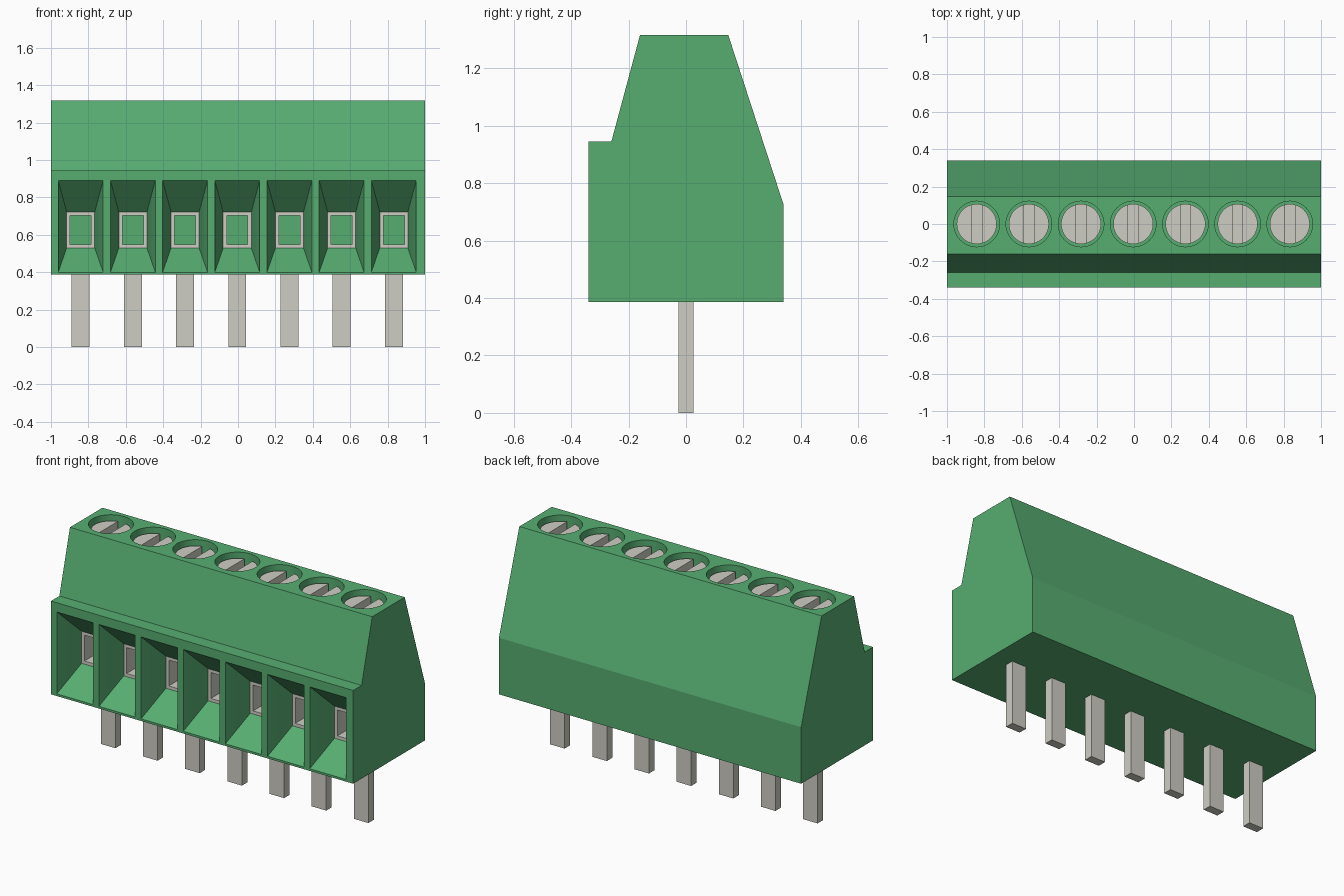
import bpy, bmesh, math
from mathutils import Vector

cube = bpy.data.objects.get("Cube")
if cube:
    bpy.data.objects.remove(cube, do_unlink=True)

COUNT, PITCH, OFFSET = 7, 0.279, -0.004
TOP, BASE, FRONT = 1.317, 0.387, -0.34
CAGE_Y, BORE_END = -0.17, 0.12
CENTRES = [OFFSET + (i - COUNT // 2) * PITCH for i in range(COUNT)]


def material(name, colour):
    mat = bpy.data.materials.new(name)
    mat.use_nodes = True
    mat.diffuse_color = (*colour, 1)
    mat.node_tree.nodes["Principled BSDF"].inputs["Base Color"].default_value = (*colour, 1)
    return mat


green = material("housing green", (0.095, 0.42, 0.166))
metal = material("pale metal", (0.62, 0.61, 0.55))


def loft(bm, rings):
    """Closed solid through matching rings of points."""
    loops = [[bm.verts.new(p) for p in ring] for ring in rings]
    n = len(loops[0])
    for a, b in zip(loops, loops[1:]):
        for i in range(n):
            j = (i + 1) % n
            bm.faces.new((a[i], a[j], b[j], b[i]))
    bm.faces.new(loops[0][::-1])
    bm.faces.new(loops[-1])


def finish(name, bm, mat, smooth=False):
    bmesh.ops.recalc_face_normals(bm, faces=bm.faces)
    mesh = bpy.data.meshes.new(name)
    bm.to_mesh(mesh)
    bm.free()
    mesh.materials.append(mat)
    obj = bpy.data.objects.new(name, mesh)
    bpy.context.collection.objects.link(obj)
    bpy.ops.object.select_all(action='DESELECT')
    obj.select_set(True)
    bpy.context.view_layer.objects.active = obj
    if smooth:
        bpy.ops.object.shade_smooth_by_angle(angle=math.radians(30))
    return obj


def rect(x, y, half, low, high):
    return [Vector((x + sx * half, y, z))
            for sx, z in ((-1, low), (1, low), (1, high), (-1, high))]


def arc(x, radius, z, start, end, steps):
    angles = [start + (end - start) * i / steps for i in range(steps + 1)]
    return [Vector((x + radius * math.cos(a), radius * math.sin(a), z)) for a in angles]


def disc(x, radius, z):
    return arc(x, radius, z, 0, 2 * math.pi, 48)[:-1]


# Wire funnels with bores, and screw wells, cut from the housing
bm = bmesh.new()
for x in CENTRES:
    mouth = rect(x, FRONT, 0.12, 0.40, 0.89)
    throat = rect(x, CAGE_Y, 0.075, 0.53, 0.722)
    outside = [m + (m - t) * 0.12 for m, t in zip(mouth, throat)]
    loft(bm, [outside, throat, rect(x, BORE_END, 0.075, 0.53, 0.722)])
    loft(bm, [disc(x, 0.122, TOP - 0.15), disc(x, 0.122, TOP + 0.05)])
cutter = finish("housing_cutter", bm, green)
cutter.hide_render = True

# Housing: side profile extruded across the width
profile = [(FRONT, BASE), (0.34, BASE), (0.34, 0.725), (0.147, TOP),
           (-0.16, TOP), (-0.26, 0.945), (FRONT, 0.945)]
bm = bmesh.new()
loft(bm, [[(side, y, z) for y, z in profile] for side in (-1, 1)])
housing = finish("housing", bm, green)
cut = housing.modifiers.new("openings", 'BOOLEAN')
cut.operation = 'DIFFERENCE'
cut.solver = 'EXACT'
cut.object = cutter
bpy.ops.object.modifier_apply(modifier=cut.name)
bpy.data.objects.remove(cutter, do_unlink=True)
bpy.ops.object.shade_smooth_by_angle(angle=math.radians(15))

for number, x in enumerate(CENTRES, 1):
    # Square contact pin
    bm = bmesh.new()
    loft(bm, [rect(x, y, 0.048, 0, BASE + 0.02) for y in (-0.026, 0.026)])
    finish(f"pin_{number}", bm, metal)

    # Wire clamp: open square tube at the end of the funnel
    bm = bmesh.new()
    outer = [rect(x, y, 0.075, 0.53, 0.722) for y in (CAGE_Y, BORE_END)]
    inner = [rect(x, y, 0.056, 0.549, 0.703) for y in (CAGE_Y, BORE_END)]
    rings = [[bm.verts.new(p) for p in r] for r in (outer[0], outer[1], inner[1], inner[0])]
    for a, b in zip(rings, rings[1:] + rings[:1]):
        for i in range(4):
            j = (i + 1) % 4
            bm.faces.new((a[i], a[j], b[j], b[i]))
    finish(f"wire_clamp_{number}", bm, metal)

    # Slotted screw: round base with two half heads beside the slot
    bm = bmesh.new()
    radius, head, slot = 0.107, TOP - 0.03, TOP - 0.10
    loft(bm, [disc(x, radius, TOP - 0.15), disc(x, radius, slot)])
    edge = math.acos(0.027 / radius)
    for turn in (0, math.pi):
        loft(bm, [arc(x, radius, z, turn - edge, turn + edge, 20) for z in (slot, head)])
    finish(f"screw_{number}", bm, metal, smooth=True)
